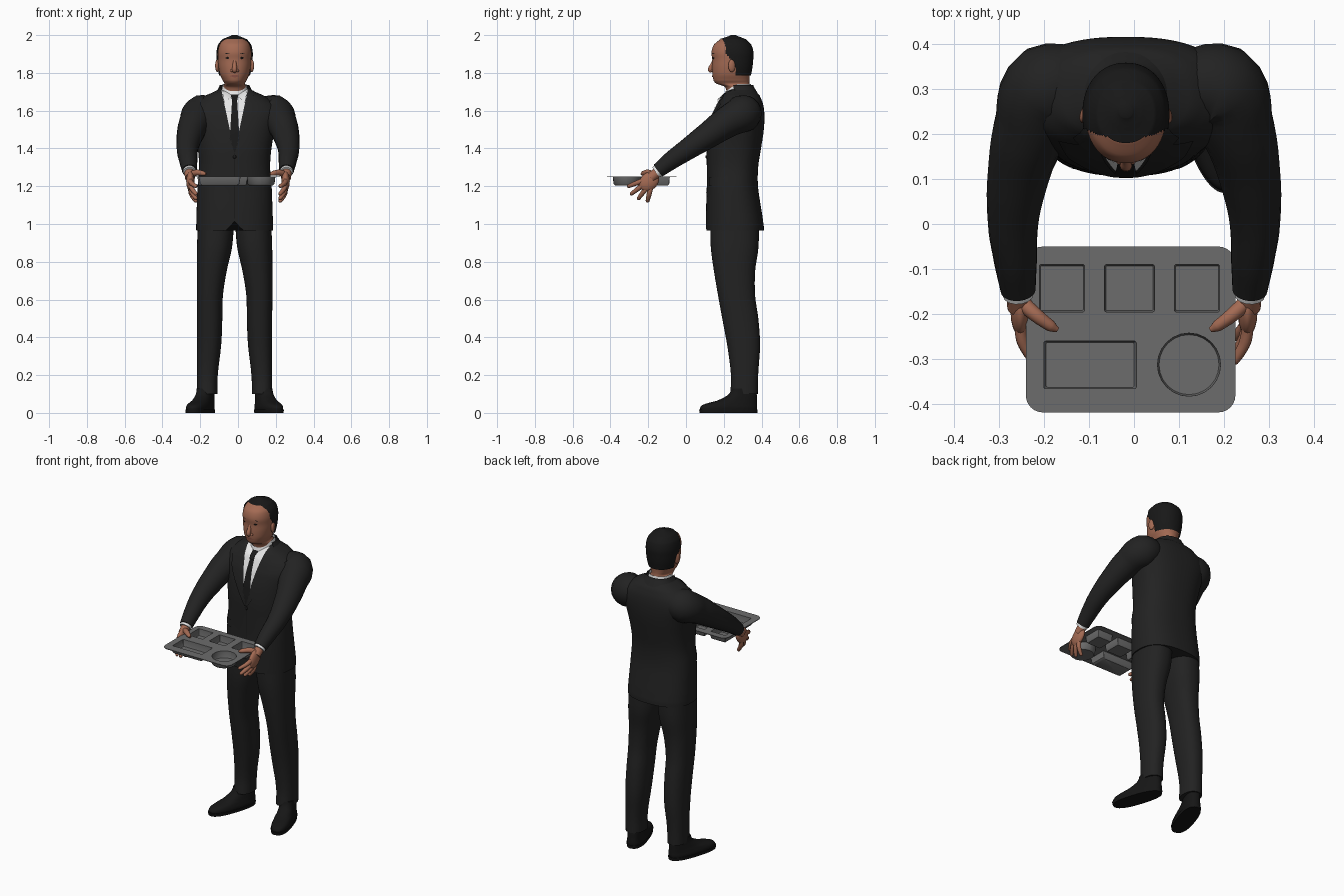
import bpy, bmesh, math
from mathutils import Matrix, Vector
from mathutils.bvhtree import BVHTree

if "Cube" in bpy.data.objects:
    bpy.data.objects.remove(bpy.data.objects["Cube"])

CX = -0.018  # body centre line


def mat(name, r, g, b):
    m = bpy.data.materials.new(name)
    m.diffuse_color = (r, g, b, 1)
    m.use_nodes = True
    m.node_tree.nodes["Principled BSDF"].inputs["Base Color"].default_value = m.diffuse_color
    return m


SUIT = mat("suit_black", .016, .016, .016)
WHITE = mat("shirt_white", .8, .8, .8)
TIE = mat("tie_black", .01, .01, .01)
SKIN = mat("skin_brown", .37, .145, .087)
LIP = mat("lip_brown", .27, .09, .065)
HAIR = mat("hair_black", .009, .009, .009)
EYE = mat("eye_dark", .006, .005, .005)
SHOE = mat("shoe_black", .008, .008, .008)
GREY = mat("tray_grey", .15, .15, .15)


def select(ob):
    bpy.ops.object.select_all(action='DESELECT')
    ob.select_set(True)
    bpy.context.view_layer.objects.active = ob


def finish(ob, m, angle=50):
    ob.data.materials.clear()
    ob.data.materials.append(m)
    select(ob)
    bpy.ops.object.shade_smooth_by_angle(angle=math.radians(angle))
    return ob


def to_object(name, bm, m, angle=50):
    me = bpy.data.meshes.new(name)
    bm.to_mesh(me)
    bm.free()
    ob = bpy.data.objects.new(name, me)
    bpy.context.collection.objects.link(ob)
    return finish(ob, m, angle)


def skin_loops(name, loops, m, caps=(True, True), move=None, drop=None, angle=50):
    """Join point loops into a surface; move edits points, drop deletes faces."""
    bm = bmesh.new()
    rows = [[bm.verts.new(p) for p in l] for l in loops]
    n = len(rows[0])
    for a, b in zip(rows, rows[1:]):
        for i in range(n):
            bm.faces.new((a[i], a[(i + 1) % n], b[(i + 1) % n], b[i]))
    if caps[0]:
        bm.faces.new(rows[0][::-1])
    if caps[1]:
        bm.faces.new(rows[-1])
    bmesh.ops.recalc_face_normals(bm, faces=bm.faces)
    if move:
        for v in bm.verts:
            v.co = move(v.co)
    if drop:
        bad = [f for f in bm.faces if drop(f.calc_center_median())]
        bmesh.ops.delete(bm, geom=bad, context='FACES')
    return to_object(name, bm, m, angle)


def loft(name, rings, m, cx=CX, power=2.3, steps=4, grow=0, seg=48, **kw):
    """Rings are (z, half width, front y, back y, x shift), smoothly interpolated."""
    R = [Vector((*r, 0)[:5]) for r in rings]
    smooth = []
    for i in range(len(R) - 1):
        p0, p1, p2, p3 = R[max(i - 1, 0)], R[i], R[i + 1], R[min(i + 2, len(R) - 1)]
        for k in range(steps):
            t = k / steps
            q = .5 * (2 * p1 + (p2 - p0) * t + (2 * p0 - 5 * p1 + 4 * p2 - p3) * t * t
                      + (3 * p1 - p0 - 3 * p2 + p3) * t ** 3)
            q[0] = p1[0] + (p2[0] - p1[0]) * t
            smooth.append(q)
    smooth.append(R[-1])
    f = lambda c: math.copysign(abs(c) ** (2 / power), c)
    loops = []
    for z, w, yf, yb, dx in smooth:
        loops.append([(cx + dx + (w + grow) * f(math.cos(a)),
                       (yf + yb) / 2 + ((yb - yf) / 2 + grow) * f(math.sin(a)), z)
                      for a in (2 * math.pi * i / seg for i in range(seg))])
    return skin_loops(name, loops, m, **kw)


def tube(name, pts, m, res=5):
    """Round tube through (x, y, z, radius) points."""
    cu = bpy.data.curves.new(name, 'CURVE')
    cu.dimensions = '3D'
    cu.bevel_depth, cu.bevel_resolution, cu.resolution_u, cu.use_fill_caps = 1, res, 5, True
    sp = cu.splines.new('BEZIER')
    sp.bezier_points.add(len(pts) - 1)
    for b, p in zip(sp.bezier_points, pts):
        b.co, b.radius = p[:3], p[3]
        b.handle_left_type = b.handle_right_type = 'AUTO'
    ob = bpy.data.objects.new(name, cu)
    bpy.context.collection.objects.link(ob)
    select(ob)
    bpy.ops.object.convert(target='MESH')
    return finish(bpy.context.view_layer.objects.active, m)


def ball(name, loc, size, m, rot=(0, 0, 0)):
    bm = bmesh.new()
    bmesh.ops.create_uvsphere(bm, u_segments=20, v_segments=12, radius=1)
    r = Matrix.Rotation(rot[2], 4, 'Z') @ Matrix.Rotation(rot[0], 4, 'X')
    bm.transform(Matrix.Translation(loc) @ r @ Matrix.Diagonal((*size, 1)))
    return to_object(name, bm, m)


def patch(name, outline, target, off, m, s=1, step=.012):
    """Thin panel: an (x, z) outline laid onto the front of the target."""
    me = target.data
    tree = BVHTree.FromPolygons([v.co for v in me.vertices], [p.vertices for p in me.polygons])
    bm = bmesh.new()
    f = bm.faces.new([bm.verts.new((CX + s * x, 0, z)) for x, z in outline])
    bmesh.ops.triangulate(bm, faces=[f])
    for ax, no in ((0, (1, 0, 0)), (2, (0, 0, 1))):
        lo, hi = min(v.co[ax] for v in bm.verts), max(v.co[ax] for v in bm.verts)
        for k in range(1, int((hi - lo) / step) + 1):
            bmesh.ops.bisect_plane(bm, geom=bm.verts[:] + bm.edges[:] + bm.faces[:],
                                   plane_co=Vector(no) * (lo + k * step), plane_no=no)
    for v in bm.verts:
        hit = tree.ray_cast(Vector((v.co.x, -1, v.co.z)), Vector((0, 1, 0)))[0]
        v.co.y = (hit.y if hit else .21) - off
    bm.normal_update()
    bmesh.ops.reverse_faces(bm, faces=[f for f in bm.faces if f.normal.y > 0])
    return to_object(name, bm, m)


# jacket body, with a small cutaway at the front hem and a neckline dip
def tailor(co):
    mid = abs(co.x - CX)
    if co.z < 1.02 and co.y < .25:
        co.z += .05 * max(0, 1 - mid / .045) * (1.02 - co.z) / .055
    if co.z > 1.66 and co.y < .27:
        co.z -= .05 * max(0, 1 - mid / .085) * (co.z - 1.66) / .06
    return co


def dip(co):
    co.z -= .045 * max(0, min(1, (.27 - co.y) / .07))
    return co


jacket = loft("jacket", [(.965, .203, .106, .412), (1.0, .203, .106, .41), (1.1, .2, .107, .395),
                         (1.2, .196, .11, .381), (1.3, .188, .11, .382), (1.4, .195, .11, .397),
                         (1.5, .213, .122, .412), (1.58, .235, .143, .415), (1.635, .215, .168, .408),
                         (1.68, .155, .19, .39), (1.705, .1, .203, .367), (1.72, .078, .213, .352)],
              SUIT, power=2.45, move=tailor, seg=72)
loft("jacket_collar", [(1.675, .108, .2, .382), (1.705, .088, .2, .366), (1.735, .073, .2, .35)],
     SUIT, grow=.006, caps=(False, False), drop=lambda c: c.y < .25)
loft("shirt_collar", [(1.67, .075, .19, .35), (1.71, .069, .198, .348), (1.742, .063, .209, .343)],
     WHITE, caps=(False, False), move=dip)

# shirt front, tie, lapels, flaps and button
patch("shirt_front", [(-.07, 1.71), (0, 1.38), (.07, 1.71), (0, 1.67)], jacket, .003, WHITE)
patch("tie_blade", [(-.013, 1.66), (-.026, 1.45), (0, 1.375), (.026, 1.45), (.013, 1.66)],
      jacket, .007, TIE)
patch("tie_knot", [(-.02, 1.685), (-.012, 1.645), (.012, 1.645), (.02, 1.685)], jacket, .016, TIE)
patch("jacket_opening", [(-.003, 1.38), (-.003, 1.03), (.003, 1.03), (.003, 1.38)], jacket, .002, TIE)
for s, side in ((-1, "right"), (1, "left")):
    patch(side + "_collar_point", [(.012, 1.68), (.068, 1.715), (.055, 1.64)], jacket, .011, WHITE, s)
    patch(side + "_lapel", [(.078, 1.715), (.118, 1.66), (.105, 1.645), (.15, 1.635), (.125, 1.56),
                            (.01, 1.37), (0, 1.375), (.06, 1.64)], jacket, .007, SUIT, s)
    patch(side + "_pocket_flap", [(.115, 1.2), (.188, 1.2), (.188, 1.245), (.115, 1.245)],
          jacket, .005, SUIT, s, .006)
ball("jacket_button", (CX, .108, 1.355), (.009, .005, .009), TIE)

# head and hair share one set of rings
HEAD = [(1.62, .06, .22, .345), (1.7, .06, .216, .34), (1.728, .061, .203, .338),
        (1.742, .054, .163, .336), (1.757, .062, .147, .335), (1.79, .077, .14, .338),
        (1.83, .085, .138, .345), (1.87, .088, .139, .349), (1.91, .089, .135, .35),
        (1.95, .08, .148, .338), (1.978, .058, .182, .31), (1.99, .03, .22, .28),
        (1.994, .008, .242, .258)]
head = loft("head", HEAD, SKIN, power=2.15, steps=5)


def bare(c):
    front = .178 + .35 * abs(c.x - CX)
    if c.y < front:
        return True
    if c.y < .235:
        return c.z < 1.95 - (c.y - .178) / .057 * .08
    return c.z < (1.85 if c.y < .262 else 1.785)


loft("hair", HEAD[4:-1] + [(1.9995, .008, .242, .258)], HAIR, power=2.15, steps=8, grow=.007,
     seg=96, caps=(False, True), drop=bare)

# face
tube("nose", [(CX, .15, 1.88, .006), (CX, .142, 1.85, .01), (CX, .13, 1.816, .014),
              (CX, .137, 1.805, .009)], SKIN)
patch("mouth", [(-.026, 1.783), (-.008, 1.79), (.008, 1.79), (.026, 1.783), (0, 1.775)],
      head, .003, LIP)
for s, side in ((-1, "right"), (1, "left")):
    ball(side + "_nostril", (CX + s * .014, .142, 1.812), (.009, .01, .008), SKIN)
    patch(side + "_eye", [(.027, 1.879), (.038, 1.886), (.051, 1.879), (.038, 1.872)], head, .003, EYE, s, .006)
    patch(side + "_brow", [(.022, 1.9), (.042, 1.905), (.058, 1.899), (.042, 1.901)], head, .002, HAIR, s, .006)
    ball(side + "_ear", (CX + s * .091, .243, 1.838), (.011, .02, .034), SKIN, (0, 0, s * .3))

    # trouser legs and shoes
    dx = lambda rows: [(z, w, f, b, s * c) for z, c, w, f, b in rows]
    loft(side + "_trouser_leg", dx([(.1, .145, .054, .235, .38), (.2, .144, .055, .238, .382),
                                   (.36, .135, .064, .218, .392), (.5, .132, .067, .192, .383),
                                   (.62, .131, .069, .17, .366), (.75, .121, .079, .148, .366),
                                   (.88, .106, .093, .131, .384), (1.03, .098, .095, .13, .385)]), SUIT)
    turn = Matrix.Translation((CX + s * .15, .32, 0)) @ Matrix.Rotation(s * .32, 4, 'Z')
    shoe = loft(side + "_shoe", [(.015, .053, -.255, .055), (.03, .054, -.255, .057), (.045, .051, -.235, .057),
                                 (.065, .046, -.16, .056), (.095, .042, -.1, .055), (.13, .04, -.08, .052)],
                SHOE, cx=0, power=2.5)
    sole = loft(side + "_sole", [(0, .055, -.258, .058), (.018, .057, -.262, .06)], SHOE,
                cx=0, power=2.5, steps=1)
    for ob in (shoe, sole):
        ob.data.transform(turn)

    # sleeves, cuffs and hands
    sx = lambda pts: [(s * p[0], *p[1:]) for p in pts]
    tube(side + "_sleeve", sx([(.11, .305, 1.595, .075), (.188, .302, 1.585, .1), (.226, .222, 1.542, .084),
                               (.256, .11, 1.465, .069), (.268, 0, 1.39, .056), (.263, -.08, 1.335, .048),
                               (.257, -.147, 1.283, .039)]), SUIT, 8)
    tube(side + "_cuff", sx([(.259, -.13, 1.295, .035), (.257, -.158, 1.274, .034)]), WHITE)
    tube(side + "_wrist", sx([(.258, -.14, 1.285, .027), (.254, -.185, 1.245, .027)]), SKIN)
    ball(side + "_palm", (s * .252, -.195, 1.226), (.022, .06, .046), SKIN, (math.radians(45), 0, 0))
    tube(side + "_thumb", sx([(.258, -.165, 1.255, .018), (.22, -.2, 1.272, .016),
                              (.185, -.226, 1.268, .013), (.17, -.235, 1.264, .006)]), SKIN)
    for i, (y, z) in enumerate(((-.31, 1.197), (-.295, 1.155), (-.255, 1.13), (-.205, 1.116))):
        by, bz = -.234 + .015 * i, 1.228 - .015 * i
        mix = lambda t, x, r: (x, by + (y - by) * t, bz + (z - bz) * t, r)
        tube("%s_finger_%d" % (side, i + 1), sx([mix(-.3, .252, .013), mix(.3, .248, .0135), mix(.65, .236, .012),
                                                mix(.93, .222, .01), mix(1, .218, .004)]), SKIN, 3)


# food tray: flat rim with holes, and a bowl hanging under each hole
def rounded(x0, x1, y0, y1, r, n=6):
    out = []
    for k, (x, y) in enumerate(((x1 - r, y1 - r), (x0 + r, y1 - r), (x0 + r, y0 + r), (x1 - r, y0 + r))):
        out += [(x + r * math.cos(a), y + r * math.sin(a))
                for a in (math.pi / 2 * (k + i / n) for i in range(n + 1))]
    return out


HOLES = [rounded(-.21, -.11, -.195, -.09, .004), rounded(-.065, .045, -.195, -.09, .004),
         rounded(.09, .19, -.195, -.09, .004), rounded(-.2, .005, -.365, -.26, .004),
         rounded(.052, .192, -.382, -.242, .0699)]
cu = bpy.data.curves.new("tray_rim", 'CURVE')
cu.dimensions, cu.fill_mode, cu.extrude = '2D', 'BOTH', .002
for loop in [rounded(-.24, .225, -.418, -.05, .038)] + HOLES:
    sp = cu.splines.new('POLY')
    sp.points.add(len(loop) - 1)
    for p, (x, y) in zip(sp.points, loop):
        p.co = (x, y, 0, 1)
    sp.use_cyclic_u = True
rim = bpy.data.objects.new("tray_rim", cu)
rim.location.z = 1.25
bpy.context.collection.objects.link(rim)
select(rim)
bpy.ops.object.convert(target='MESH')
finish(bpy.context.view_layer.objects.active, GREY, 30)
for i, loop in enumerate(HOLES):
    mx, my = (sum(c) / len(loop) for c in zip(*loop))
    ring = lambda k, z: [(mx + (x - mx) * k, my + (y - my) * k, z) for x, y in loop]
    # outside wall up from the underside, then inside wall down to the floor
    skin_loops("tray_bowl_%d" % (i + 1), [ring(.92, 1.205), ring(1.02, 1.212), ring(1.08, 1.248), ring(1, 1.251),
                                         ring(.985, 1.216), ring(.95, 1.21)], GREY, angle=40)
